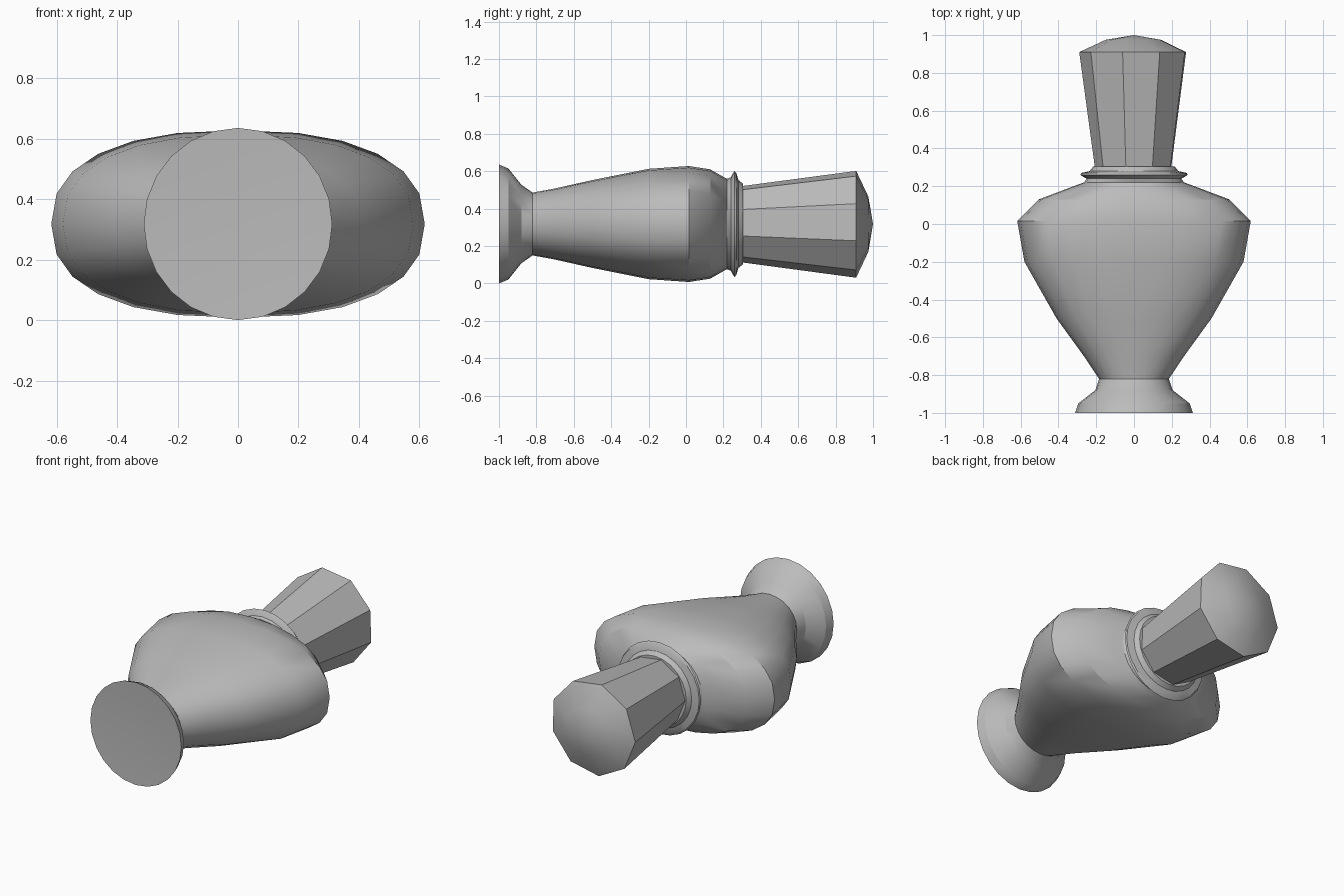
import bpy, bmesh, math

cube = bpy.data.objects.get("Cube")
if cube:
    bpy.data.objects.remove(cube, do_unlink=True)

CENTRE_Z = 0.318

grey = bpy.data.materials.new("plain grey")
grey.use_nodes = True
colour = (0.5, 0.5, 0.5, 1)
grey.diffuse_color = colour
grey.node_tree.nodes["Principled BSDF"].inputs["Base Color"].default_value = colour


def signed_power(v, p):
    return math.copysign(abs(v) ** p, v)


def loft(name, sections, sides, turn=0, start=None, end=None, angle=30):
    """Join oval sections (y, half width, half height) along y; start and end are cap centres."""
    bm = bmesh.new()
    rings = []
    for y, rx, rz in sections:
        # wide sections are slightly squarer than an ellipse
        power = 2 / (2 + 0.4 * min(1, max(0, rx / rz - 1)))
        ring = []
        for i in range(sides):
            a = math.radians(turn) + math.tau * i / sides
            ring.append(bm.verts.new((rx * signed_power(math.sin(a), power), y,
                                      CENTRE_Z + rz * signed_power(math.cos(a), power))))
        rings.append(ring)
    for r0, r1 in zip(rings, rings[1:]):
        for i in range(sides):
            j = (i + 1) % sides
            bm.faces.new((r0[i], r0[j], r1[j], r1[i]))
    for ring, y in ((rings[0], start), (rings[-1], end)):
        if y is not None:
            tip = bm.verts.new((0, y, CENTRE_Z))
            for i in range(sides):
                bm.faces.new((ring[i], ring[(i + 1) % sides], tip))
    bmesh.ops.recalc_face_normals(bm, faces=bm.faces)
    mesh = bpy.data.meshes.new(name)
    bm.to_mesh(mesh)
    bm.free()
    obj = bpy.data.objects.new(name, mesh)
    bpy.context.collection.objects.link(obj)
    mesh.materials.append(grey)
    if angle:
        bpy.ops.object.select_all(action='DESELECT')
        obj.select_set(True)
        bpy.context.view_layer.objects.active = obj
        bpy.ops.object.shade_smooth_by_angle(angle=math.radians(angle))
    return obj


# Flared foot with a slightly hollow base
loft("foot", [(-1, 0.312, 0.318), (-0.95, 0.295, 0.297), (-0.88, 0.205, 0.21),
              (-0.82, 0.185, 0.168)], 24, start=-0.985)

# Flattened body, widest at the shoulder
loft("body", [(-0.82, 0.185, 0.168), (-0.7, 0.265, 0.19), (-0.5, 0.41, 0.235),
              (-0.2, 0.58, 0.295), (0.015, 0.618, 0.31), (0.13, 0.505, 0.292),
              (0.2, 0.32, 0.252), (0.22, 0.265, 0.242)], 24)

# Neck with its lip
loft("neck", [(0.22, 0.265, 0.242), (0.24, 0.25, 0.25), (0.25, 0.27, 0.27),
              (0.26, 0.284, 0.284), (0.27, 0.28, 0.27), (0.28, 0.235, 0.235),
              (0.305, 0.215, 0.215)], 24, end=0.305)

# Faceted stopper with a low domed end
loft("stopper", [(0.305, 0.208, 0.208), (0.91, 0.29, 0.29)], 9, turn=-12, start=0.305, angle=0)
loft("stopper_dome", [(0.91, 0.29, 0.29), (0.975, 0.15, 0.15)], 9, turn=-12, end=1.0)
